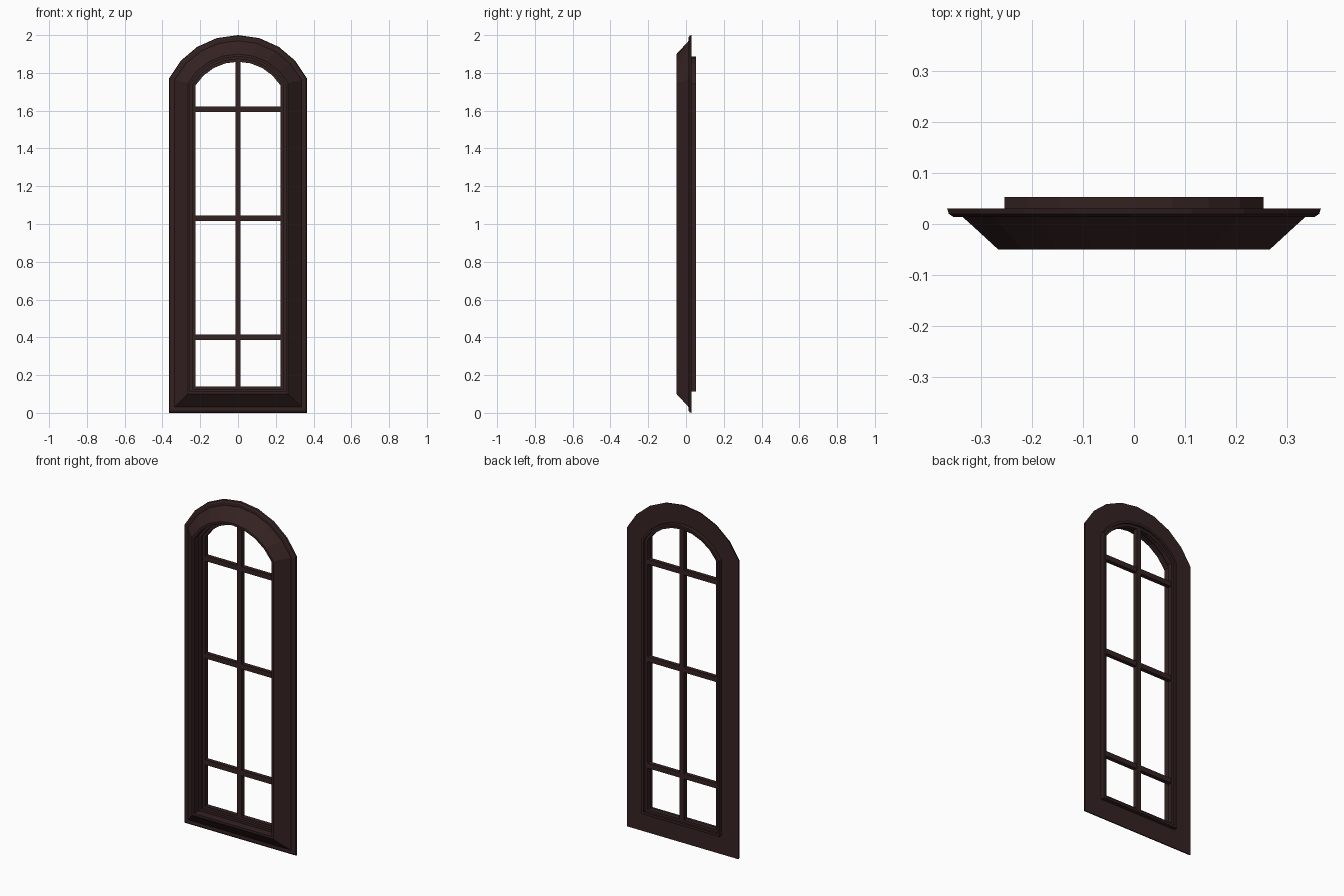
import bpy, bmesh, math

cube = bpy.data.objects.get("Cube")
if cube:
    bpy.data.objects.remove(cube, do_unlink=True)

HALF_W, RADIUS, CENTRE_Z, SEGMENTS = 0.366, 0.406, 1.594, 8

wood = bpy.data.materials.new("dark brown wood")
wood.use_nodes = True
colour = (0.035, 0.016, 0.016, 1)
wood.diffuse_color = colour
wood.node_tree.nodes["Principled BSDF"].inputs["Base Color"].default_value = colour


def outline(inset):
    """Arched window outline, moved inward by inset."""
    w, r = HALF_W - inset, RADIUS - inset
    half = math.asin(w / r)
    points = [(-w, inset), (w, inset)]
    for i in range(SEGMENTS + 1):
        a = half - 2 * half * i / SEGMENTS
        points.append((r * math.sin(a), CENTRE_Z + r * math.cos(a)))
    return points


def finish(name, bm):
    bmesh.ops.recalc_face_normals(bm, faces=bm.faces)
    mesh = bpy.data.meshes.new(name)
    bm.to_mesh(mesh)
    bm.free()
    mesh.materials.append(wood)
    obj = bpy.data.objects.new(name, mesh)
    bpy.context.collection.objects.link(obj)
    return obj


def arched_ring(name, profile):
    """Sweep a closed profile of (inset, y) around the arched outline."""
    bm = bmesh.new()
    loops = [[bm.verts.new((x, y, z)) for x, z in outline(d)] for d, y in profile]
    for k, a in enumerate(loops):
        b = loops[(k + 1) % len(loops)]
        for i in range(len(a)):
            j = (i + 1) % len(a)
            bm.faces.new((a[i], a[j], b[j], b[i]))
    return finish(name, bm)


def bar(name, x, y, z):
    """Box given by its (min, max) range on each axis."""
    bm = bmesh.new()
    bmesh.ops.create_cube(bm, size=1)
    for v in bm.verts:
        v.co = [lo + (c + 0.5) * (hi - lo) for c, (lo, hi) in zip(v.co, (x, y, z))]
    return finish(name, bm)


# Sloped outer casing with a thin lip at the wall
arched_ring("casing", [(0, 0.03), (0.003, 0.02), (0.012, 0.014), (0.03, 0.014),
                       (0.05, -0.004), (0.1, -0.05), (0.113, -0.05), (0.113, 0.03)])

# Inner sash standing out at the back, with a stepped front
arched_ring("sash", [(0.112, -0.005), (0.126, -0.005), (0.126, 0.012),
                     (0.141, 0.012), (0.141, 0.04), (0.126, 0.04),
                     (0.126, 0.053), (0.112, 0.053)])

# Glazing bars
bar("vertical_bar", (-0.014, 0.014), (0.012, 0.04), (0.135, 1.865))
for label, z in (("lower", 0.4), ("middle", 1.03), ("upper", 1.607)):
    bar(label + "_bar", (-0.23, 0.23), (0.014, 0.038), (z - 0.015, z + 0.015))
